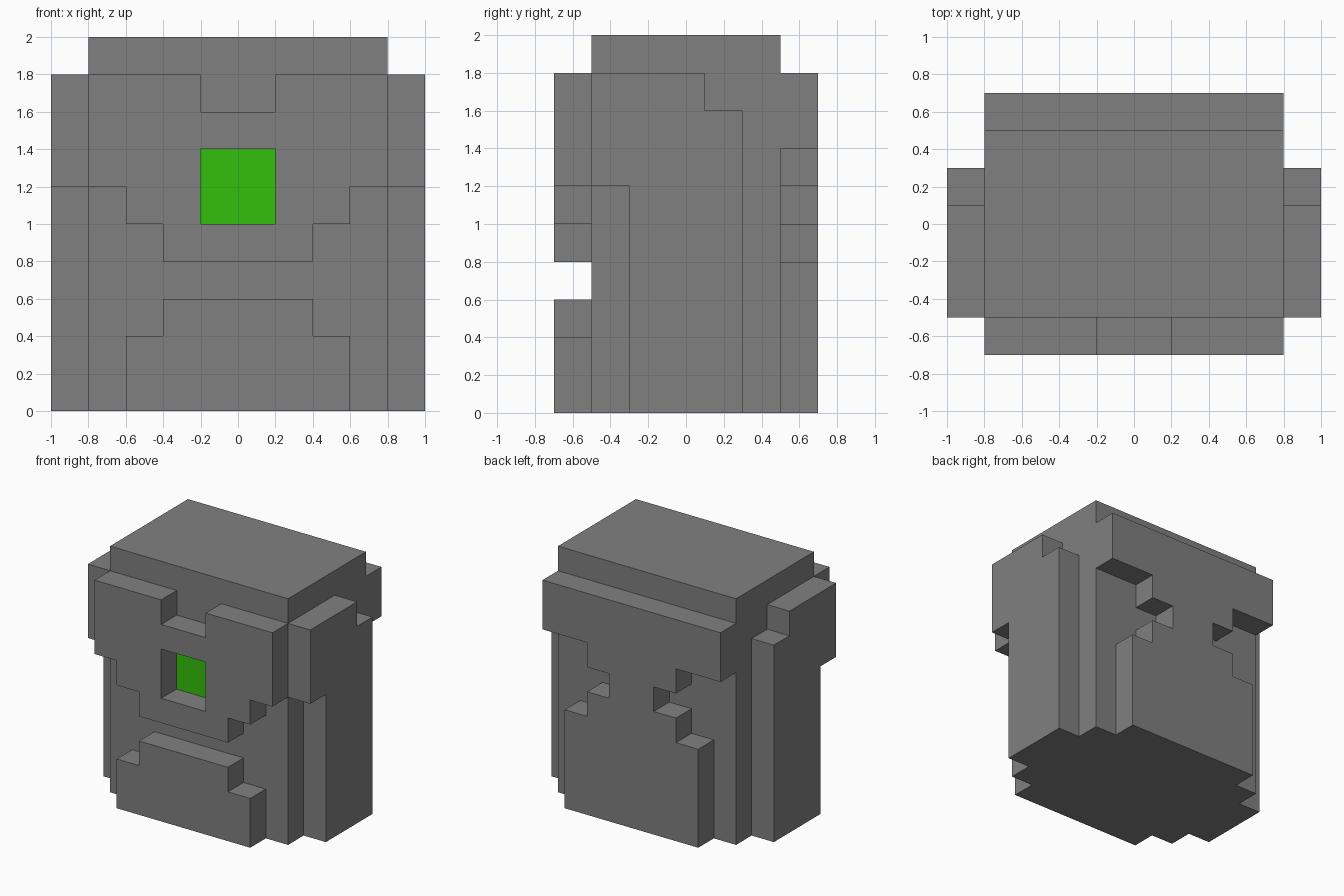
import bpy, bmesh

cube = bpy.data.objects.get("Cube")
if cube:
    bpy.data.objects.remove(cube, do_unlink=True)


def material(name, rgb):
    m = bpy.data.materials.new(name)
    m.use_nodes = True
    m.diffuse_color = (*rgb, 1)
    bsdf = next(n for n in m.node_tree.nodes if n.type == 'BSDF_PRINCIPLED')
    bsdf.inputs["Base Color"].default_value = (*rgb, 1)
    return m


grey = material("stone grey", (0.216, 0.216, 0.216))
green = material("bright green", (0.034, 0.527, 0.004))


def half_prism(name, profile, place, near, far, mat):
    """Extrude a right-hand half profile and mirror it across x = 0."""
    bm = bmesh.new()
    a = [bm.verts.new(place(u, v, near)) for u, v in profile]
    b = [bm.verts.new(place(u, v, far)) for u, v in profile]
    bm.faces.new(a)
    bm.faces.new(b[::-1])
    n = len(profile)
    for i in range(n):
        j = (i + 1) % n
        # leave the mirror seam open so the halves join cleanly
        if a[i].co.x == 0 and a[j].co.x == 0:
            continue
        bm.faces.new((a[j], a[i], b[i], b[j]))
    bmesh.ops.recalc_face_normals(bm, faces=bm.faces)
    # make sure the normals point outwards along the extrusion
    bm.faces.ensure_lookup_table()
    outward = a[0].co - b[0].co
    if bm.faces[0].normal.dot(outward) < 0:
        bmesh.ops.reverse_faces(bm, faces=bm.faces)
    mesh = bpy.data.meshes.new(name)
    bm.to_mesh(mesh)
    bm.free()
    mesh.materials.append(mat)
    ob = bpy.data.objects.new(name, mesh)
    bpy.context.collection.objects.link(ob)
    mod = ob.modifiers.new("Mirror", 'MIRROR')
    mod.use_clip = True
    return ob


def facing_front(u, v, d):
    return (u, d, v)


def facing_side(u, v, d):
    return (d, u, v)


# Main block
half_prism("body", [(0, 0), (0.8, 0), (0.8, 2), (0, 2)],
           facing_front, -0.5, 0.5, grey)

# Stepped face plate with a top notch and a square window
half_prism("front_upper_plate",
           [(0, 0.8), (0.4, 0.8), (0.4, 1.0), (0.6, 1.0), (0.6, 1.2),
            (0.8, 1.2), (0.8, 1.8), (0.2, 1.8), (0.2, 1.6), (0, 1.6),
            (0, 1.4), (0.2, 1.4), (0.2, 1.0), (0, 1.0)],
           facing_front, -0.7, -0.5, grey)

# Stepped plate at the foot of the front
half_prism("front_lower_plate",
           [(0, 0), (0.6, 0), (0.6, 0.4), (0.4, 0.4), (0.4, 0.6), (0, 0.6)],
           facing_front, -0.7, -0.5, grey)

# Green panel at the bottom of the window
half_prism("window_panel", [(0, 1.0), (0.2, 1.0), (0.2, 1.4), (0, 1.4)],
           facing_front, -0.504, -0.5, green)

# Back plate, pinched to a waist
half_prism("back_plate",
           [(0, 0), (0.6, 0), (0.6, 0.8), (0.4, 0.8), (0.4, 1.0), (0.2, 1.0),
            (0.2, 1.2), (0.4, 1.2), (0.4, 1.4), (0.8, 1.4), (0.8, 1.8),
            (0, 1.8)],
           facing_front, 0.7, 0.5, grey)

# Side plates, overhanging at the front and stepped down at the back
half_prism("side_plates",
           [(-0.3, 0), (0.3, 0), (0.3, 1.6), (0.1, 1.6), (0.1, 1.8),
            (-0.5, 1.8), (-0.5, 1.2), (-0.3, 1.2)],
           facing_side, 1.0, 0.8, grey)
